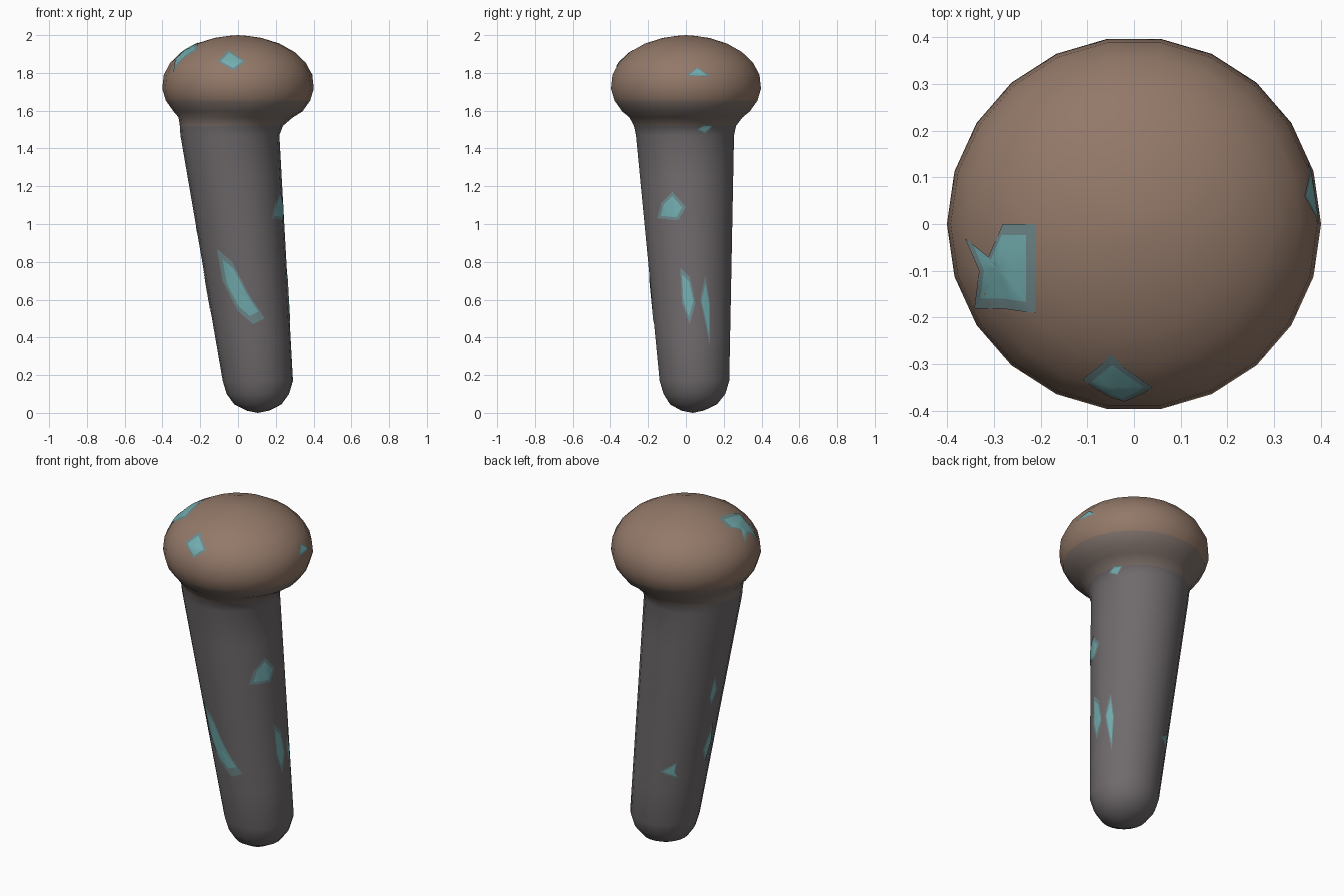
import bpy, bmesh, math
from mathutils import Vector
from mathutils.bvhtree import BVHTree

if "Cube" in bpy.data.objects:
    bpy.data.objects.remove(bpy.data.objects["Cube"])

SIDES = 22


def material(name, rgb):
    m = bpy.data.materials.new(name)
    m.diffuse_color = (*rgb, 1)
    m.use_nodes = True
    m.node_tree.nodes["Principled BSDF"].inputs["Base Color"].default_value = m.diffuse_color
    return m


GREY = material("stalk_grey", (0.16, 0.145, 0.15))
BLEND = material("neck_blend", (0.21, 0.165, 0.145))
BROWN = material("cap_brown", (0.29, 0.19, 0.14))
TEAL = material("spot_teal", (0.17, 0.42, 0.43))
DIM = material("spot_edge", (0.16, 0.25, 0.26))


def finish(bm, name, mats):
    me = bpy.data.meshes.new(name)
    for f in bm.faces:
        f.smooth = True
    bm.to_mesh(me)
    for m in mats:
        me.materials.append(m)
    ob = bpy.data.objects.new(name, me)
    bpy.context.collection.objects.link(ob)


# Leaning stalk and rounded cap, one loft of rings: z, centre x, centre y, radius
rings = [(0.012, 0.105, 0.035, 0.06), (0.045, 0.105, 0.04, 0.125),
         (0.1, 0.105, 0.045, 0.165), (0.17, 0.105, 0.045, 0.186)]
for i in range(1, 7):
    t = i / 6
    rings.append((0.17 + 1.3 * t, 0.105 - 0.148 * t, 0.045 - 0.05 * t, 0.186 + 0.076 * t))
rings += [(1.52, -0.035, -0.005, 0.273), (1.565, -0.012, 0, 0.303)]
for deg in (-32, -18, -4, 12, 27, 42, 57, 72, 83):
    a = math.radians(deg)
    rings.append((1.735 + 0.263 * math.sin(a), 0, 0, 0.402 * math.cos(a)))

bm = bmesh.new()
loops = []
for z, cx, cy, r in rings:
    loops.append([bm.verts.new((cx + r * math.cos(2 * math.pi * k / SIDES),
                                cy + r * math.sin(2 * math.pi * k / SIDES), z))
                  for k in range(SIDES)])
for i, (lo, hi) in enumerate(zip(loops, loops[1:])):
    zmid = (rings[i][0] + rings[i + 1][0]) / 2
    for k in range(SIDES):
        n = (k + 1) % SIDES
        f = bm.faces.new((lo[k], lo[n], hi[n], hi[k]))
        f.material_index = 0 if zmid < 1.53 else 1 if zmid < 1.63 else 2
for loop, z, c, mat in ((loops[0][::-1], 0, (0.105, 0.035), 0), (loops[-1], 2, (0, 0), 2)):
    tip = bm.verts.new((*c, z))
    for k in range(SIDES):
        bm.faces.new((loop[k], loop[(k + 1) % SIDES], tip)).material_index = mat
bm.normal_update()
tree = BVHTree.FromBMesh(bm)
finish(bm, "stalk_and_cap", [GREY, BLEND, BROWN])
bm.free()


def spot(name, view, outline):
    """Thin coloured spot drawn in a view (azimuth in degrees or 'top'), laid on the body."""
    def place(p):
        if view == "top":
            start, ray = Vector((p.x, p.y, 3)), Vector((0, 0, -1))
        else:
            a = math.radians(view)
            out = Vector((math.cos(a), math.sin(a), 0))
            start = Vector((-out.y, out.x, 0)) * p.x + out * 2 + Vector((0, 0, p.y))
            ray = -out
        loc, nor, _, _ = tree.ray_cast(start, ray)
        if loc is None:
            loc, nor, _, _ = tree.find_nearest(start + ray * 2)
        return loc + nor * 0.003

    pts = [Vector(p) for p in outline]
    fine = [a.lerp(b, s / 3) for a, b in zip(pts, pts[1:] + pts[:1]) for s in range(3)]
    mid = sum(pts, Vector((0, 0))) / len(pts)
    b = bmesh.new()
    hub = b.verts.new(place(mid))
    rows = [[b.verts.new(place(mid.lerp(p, s / 4))) for p in fine] for s in range(1, 5)]
    n = len(fine)
    for k in range(n):
        j = (k + 1) % n
        b.faces.new((hub, rows[0][k], rows[0][j]))
        for s in range(3):
            f = b.faces.new((rows[s][k], rows[s + 1][k], rows[s + 1][j], rows[s][j]))
            f.material_index = int(s > 1)
    # Make the spot face outward
    b.normal_update()
    view_dir = Vector((0, 0, 1)) if view == "top" else Vector(
        (math.cos(math.radians(view)), math.sin(math.radians(view)), 0))
    if sum((f.normal * f.calc_area() for f in b.faces), Vector()).dot(view_dir) < 0:
        bmesh.ops.reverse_faces(b, faces=b.faces[:])
    finish(b, name, [TEAL, DIM])
    b.free()


# Glowing spots: front, right, top, then left and back
spot("front_long_spot", -90, [(-0.11, 0.87), (-0.03, 0.8), (0.05, 0.64), (0.14, 0.5),
                              (0.08, 0.47), (0.0, 0.54), (-0.08, 0.7)])
spot("front_cap_spot", -90, [(-0.11, 1.86), (-0.05, 1.92), (0.04, 1.86), (-0.02, 1.81)])
spot("right_cap_spot", 0, [(0.0, 1.785), (0.06, 1.83), (0.13, 1.78)])
spot("right_neck_spot", 0, [(0.06, 1.5), (0.1, 1.53), (0.14, 1.52), (0.1, 1.48)])
spot("right_upper_spot", 0, [(-0.15, 1.03), (-0.13, 1.11), (-0.07, 1.17), (0, 1.09), (-0.04, 1.02)])
spot("right_lower_spot_a", 0, [(-0.03, 0.77), (0.02, 0.72), (0.05, 0.58), (0.02, 0.47), (-0.02, 0.58)])
spot("right_lower_spot_b", 0, [(0.1, 0.73), (0.125, 0.58), (0.125, 0.36), (0.075, 0.6)])
spot("top_cap_spot", "top", [(-0.36, -0.03), (-0.31, -0.07), (-0.28, 0), (-0.21, 0),
                             (-0.21, -0.19), (-0.28, -0.18), (-0.34, -0.18), (-0.33, -0.1)])
spot("left_upper_spot", 168, [(-0.03, 0.93), (-0.01, 1.06), (0.02, 0.97), (-0.01, 0.88)])
spot("left_lower_spot", 176, [(-0.05, 0.6), (0.0, 0.76), (0.02, 0.64), (-0.02, 0.52)])
spot("back_lower_spot", 122, [(-0.13, 0.5), (-0.04, 0.56), (-0.05, 0.5), (-0.03, 0.46)])
